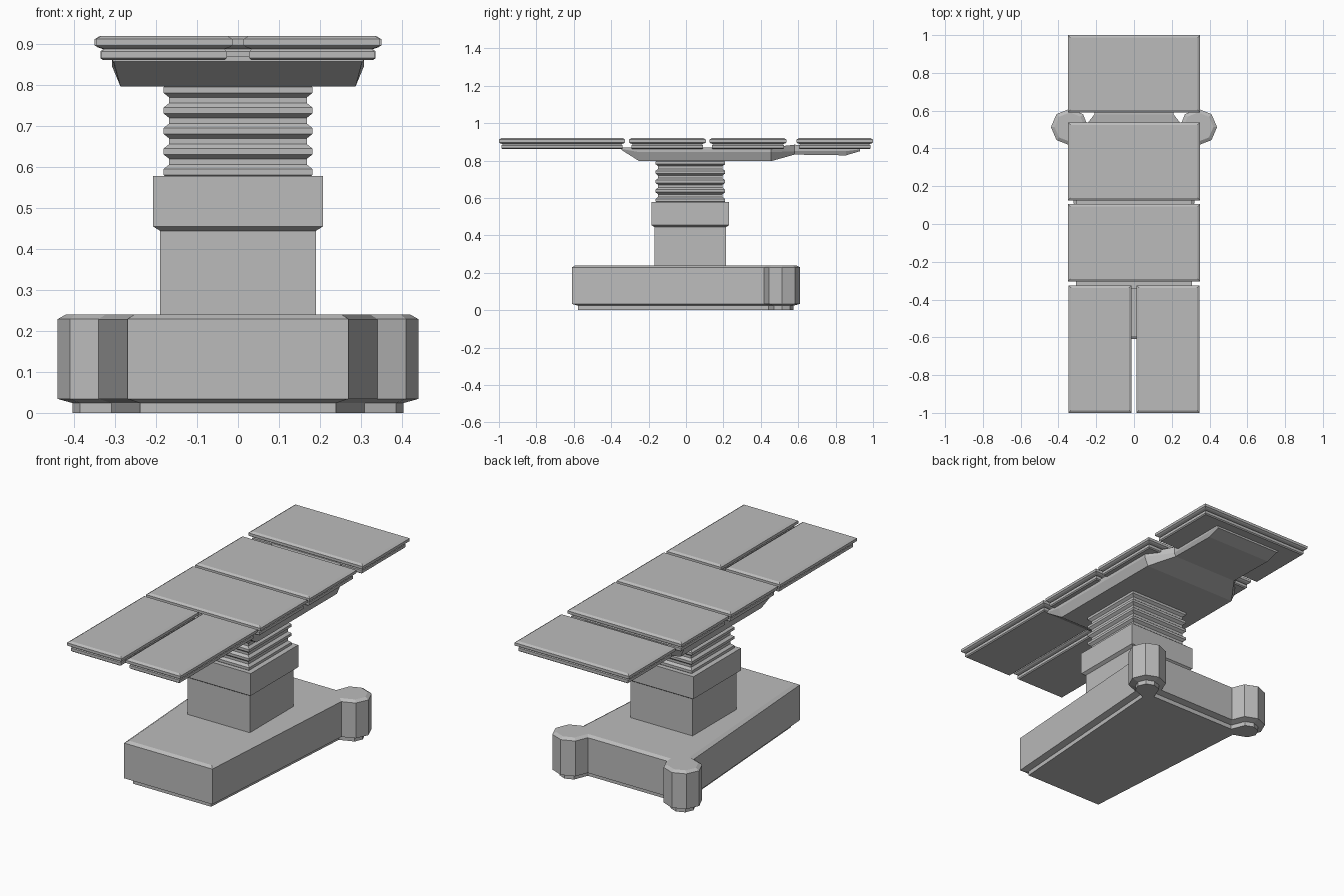
import bpy, bmesh
from mathutils import Vector

cube = bpy.data.objects.get("Cube")
if cube:
    bpy.data.objects.remove(cube, do_unlink=True)

grey = bpy.data.materials.new("plain grey")
grey.use_nodes = True
COLOUR = (0.5, 0.5, 0.5, 1)
grey.diffuse_color = COLOUR
grey.node_tree.nodes["Principled BSDF"].inputs["Base Color"].default_value = COLOUR


def loft(name, rings):
    """Skin a list of equal-length point loops and cap both ends."""
    bm = bmesh.new()
    loops = [[bm.verts.new(p) for p in ring] for ring in rings]
    n = len(loops[0])
    for a, b in zip(loops, loops[1:]):
        for i in range(n):
            j = (i + 1) % n
            bm.faces.new((a[i], a[j], b[j], b[i]))
    bm.faces.new(loops[0][::-1])
    bm.faces.new(loops[-1])
    bmesh.ops.recalc_face_normals(bm, faces=bm.faces)
    mesh = bpy.data.meshes.new(name)
    bm.to_mesh(mesh)
    bm.free()
    mesh.materials.append(grey)
    obj = bpy.data.objects.new(name, mesh)
    bpy.context.collection.objects.link(obj)
    return obj


def inset(outline, d):
    """Move a counter-clockwise outline inwards by d with mitred corners."""
    pts = [Vector(p) for p in outline]
    result = []
    for i, p in enumerate(pts):
        e1 = (p - pts[i - 1]).normalized()
        e2 = (pts[(i + 1) % len(pts)] - p).normalized()
        n1, n2 = Vector((-e1.y, e1.x)), Vector((-e2.y, e2.x))
        result.append(p + (n1 + n2) * d / (1 + n1.dot(n2)))
    return result


def stack(name, outline, profile):
    """Solid from an outline and (inset, height) steps."""
    return loft(name, [[(p.x, p.y, z) for p in inset(outline, d)] for d, z in profile])


def rect(x0, x1, y0, y1):
    return [(x0, y0), (x1, y0), (x1, y1), (x0, y1)]


# Base: tapered body with an octagonal foot at each back corner
half = [(0.27, -0.61), (0.34, 0.417), (0.41, 0.444), (0.44, 0.513),
        (0.41, 0.582), (0.34, 0.61), (0.27, 0.582), (0.242, 0.513)]
footprint = half + [(-x, y) for x, y in reversed(half)]
stack("base", footprint,
      [(0.033, 0), (0.033, 0.024), (0, 0.034), (0, 0.229), (0.018, 0.24)])

# Column and its sliding collar
stack("column", rect(-0.19, 0.19, -0.168, 0.214), [(0, 0.235), (0, 0.45)])
stack("column_collar", rect(-0.207, 0.207, -0.185, 0.231),
      [(0.017, 0.444), (0, 0.455), (0, 0.578)])

# Bellows: five ridges
bellows = []
for i in range(5):
    z = 0.588 + i * 0.05
    bellows += [(0.014, z - 0.018), (0, z - 0.007), (0, z + 0.007), (0.014, z + 0.018)]
stack("bellows", rect(-0.182, 0.182, -0.163, 0.209), bellows)

# Table frame, narrowing into the head support:
# y, top half width, bottom half width, top, shoulder and bottom heights
sections = [(-0.345, 0.307, 0.303, 0.87, 0.862, 0.857),
            (-0.25, 0.307, 0.287, 0.87, 0.845, 0.797),
            (0.455, 0.307, 0.287, 0.87, 0.845, 0.797),
            (0.58, 0.21, 0.2, 0.885, 0.85, 0.832),
            (0.855, 0.21, 0.2, 0.87, 0.85, 0.828),
            (0.93, 0.21, 0.2, 0.87, 0.86, 0.85)]
loft("table_frame", [[(-b, y, low), (b, y, low), (t, y, mid), (t, y, top),
                      (-t, y, top), (-t, y, mid)]
                     for y, t, b, top, mid, low in sections])

# Cushions: a narrower tray below a chamfered pad
CUSHION = [(0.02, 0.861), (0.014, 0.866), (0.014, 0.882), (0.021, 0.888),
           (0.008, 0.892), (0, 0.897), (0, 0.912), (0.013, 0.92)]
cushions = {"left_leg_cushion": (0.013, 0.347, -1, -0.325),
            "right_leg_cushion": (-0.347, -0.013, -1, -0.325),
            "seat_cushion": (-0.35, 0.35, -0.305, 0.106),
            "back_cushion": (-0.35, 0.35, 0.125, 0.538),
            "head_cushion": (-0.35, 0.35, 0.59, 1)}
for name, bounds in cushions.items():
    stack(name, rect(*bounds), CUSHION)
